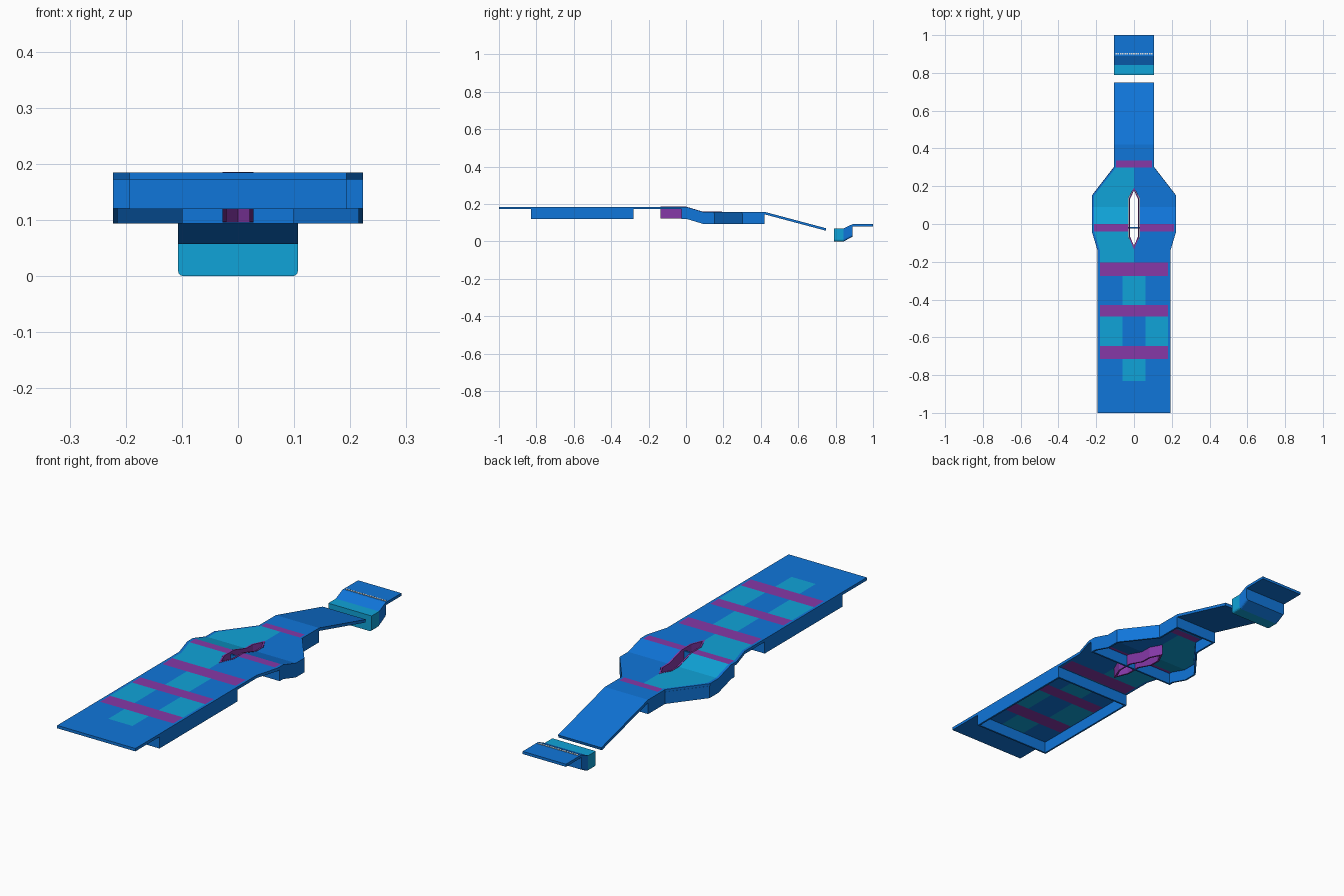
import bpy, bmesh

if "Cube" in bpy.data.objects:
    bpy.data.objects.remove(bpy.data.objects["Cube"])

def mat(name, r, g, b):
    m = bpy.data.materials.new(name)
    m.diffuse_color = (r, g, b, 1)
    m.use_nodes = True
    m.node_tree.nodes["Principled BSDF"].inputs["Base Color"].default_value = m.diffuse_color
    return m

BLUE = mat("blue", 0.005, 0.18, 0.70)
CYAN = mat("cyan", 0.005, 0.37, 0.69)
PURPLE = mat("purple", 0.24, 0.04, 0.39)
WHITE = mat("white", 0.85, 0.85, 0.85)

def lerp(table, y):
    """Piecewise-linear lookup, clamped at both ends."""
    if y <= table[0][0]:
        return table[0][1]
    for (a, va), (b, vb) in zip(table, table[1:]):
        if y <= b:
            return va + (vb - va) * (y - a) / (b - a)
    return table[-1][1]

HEIGHT = [(0, 0.185), (0.09, 0.158), (0.42, 0.158), (0.75, 0.07)]
WIDTH = [(-0.14, 0.193), (-0.04, 0.223), (0.15, 0.223), (0.30, 0.107)]
SLOT = [(-0.13, 0), (-0.07, 0.028), (0.14, 0.028), (0.19, 0)]

def top(y): return lerp(HEIGHT, y)
def half(y): return lerp(WIDTH, y)
def slot(y): return lerp(SLOT, y)

def finish(name, bm, mats, thick=None, offset=0):
    bmesh.ops.remove_doubles(bm, verts=bm.verts, dist=1e-5)
    bmesh.ops.recalc_face_normals(bm, faces=bm.faces)
    me = bpy.data.meshes.new(name)
    bm.to_mesh(me)
    bm.free()
    for m in mats:
        me.materials.append(m)
    ob = bpy.data.objects.new(name, me)
    bpy.context.collection.objects.link(ob)
    if thick:
        s = ob.modifiers.new("thickness", 'SOLIDIFY')
        s.thickness, s.offset, s.use_even_offset = thick, offset, True
    return ob

def wall(name, path, mats, depth, gap=0.01, thick=0.008):
    """Closed loop of upright panels hanging below the deck surface."""
    bm = bmesh.new()
    for (x0, y0), (x1, y1) in zip(path, path[1:] + path[:1]):
        bm.faces.new([bm.verts.new(p) for p in (
            (x0, y0, top(y0) - depth), (x1, y1, top(y1) - depth),
            (x1, y1, top(y1) - gap), (x0, y0, top(y0) - gap))])
    return finish(name, bm, mats, thick)

def extrusion(name, profile, hw, m):
    """Side profile (y, z) extruded across x, lower corners rounded."""
    bm = bmesh.new()
    f = bm.faces.new([bm.verts.new((-hw, y, z)) for y, z in profile])
    g = bmesh.ops.extrude_face_region(bm, geom=[f])["geom"]
    for v in g:
        if isinstance(v, bmesh.types.BMVert):
            v.co.x = hw
    low = [e for e in bm.edges
           if all(v.co.z < 0.03 for v in e.verts)
           and abs(e.verts[0].co.x - e.verts[1].co.x) < 1e-5]
    bmesh.ops.bevel(bm, geom=low, offset=0.01, segments=3, profile=0.5, affect='EDGES')
    return finish(name, bm, [m])

# Deck: rows of panels, coloured by position
def panel_colour(x, y, rim):
    if rim:
        return 0
    bands = [(-0.715, -0.645), (-0.49, -0.43), (-0.275, -0.205), (-0.04, 0), (0.30, 0.335)]
    if any(a < y < b for a, b in bands):
        return 2
    if -0.205 < y < 0.30:
        return 1 if x < 0 else 0
    if -0.83 < y < -0.205:
        middle_row = -0.645 < y < -0.49
        return 1 if (abs(x) < 0.06) != middle_row else 0
    return 0

rows = [-1, -0.83, -0.715, -0.645, -0.49, -0.43, -0.275, -0.205, -0.14, -0.13, -0.07,
        -0.04, 0, 0.09, 0.14, 0.15, 0.19, 0.30, 0.335, 0.42, 0.75]

def columns(y):
    w, h = half(y), slot(y)
    right = [h, 0.06, w - 0.012, w]
    return [-x for x in reversed(right)] + right

bm = bmesh.new()
for y0, y1 in zip(rows, rows[1:]):
    a, b = columns(y0), columns(y1)
    for i in range(7):
        if i == 3:
            continue                      # open centre slot
        pts = []
        for p in ((a[i], y0, top(y0)), (a[i + 1], y0, top(y0)),
                  (b[i + 1], y1, top(y1)), (b[i], y1, top(y1))):
            if p not in pts:
                pts.append(p)
        f = bm.faces.new([bm.verts.new(p) for p in pts])
        c = f.calc_center_median()
        f.material_index = panel_colour(c.x, (y0 + y1) / 2, i in (0, 6))
finish("deck", bm, [BLUE, CYAN, PURPLE], 0.013, -1)

# Front skirt under the long straight deck
e = 0.004
x = 0.193 - e
wall("front_skirt", [(-x, -0.826), (x, -0.826), (x, -0.65), (x, -0.46), (x, -0.284),
                     (-x, -0.284), (-x, -0.46), (-x, -0.65)], [BLUE], 0.065)

# Middle skirt following the widened, lowered deck
side = [(half(y) - e, y) for y in (-0.02, 0, 0.09, 0.15, 0.30, 0.416)]
wall("middle_skirt", side + [(-px, py) for px, py in reversed(side)], [BLUE], 0.064)

# Lining of the pointed centre slot
side = [(slot(y) * 0.85, y * 0.97) for y in (-0.13, -0.07, 0, 0.09, 0.14, 0.19)]
wall("slot_lining", side + [(-px, py) for px, py in reversed(side[1:-1])], [PURPLE],
     0.062, -0.001, 0.007)

# Separate landing block with sloped rear and flat lip
extrusion("landing_front", [(0.79, 0), (0.843, 0), (0.843, 0.07), (0.79, 0.07)], 0.107, CYAN)
extrusion("landing_rear", [(0.843, 0), (0.89, 0.025), (0.89, 0.08), (1, 0.08),
                           (1, 0.092), (0.89, 0.092), (0.843, 0.07)], 0.107, BLUE)

# Row of white markers on the landing lip
bm = bmesh.new()
for i in range(17):
    r = bmesh.ops.create_cube(bm, size=1)["verts"]
    bmesh.ops.scale(bm, vec=(0.008, 0.008, 0.003), verts=r)
    bmesh.ops.translate(bm, vec=((i - 8) * 0.0118, 0.902, 0.0925), verts=r)
finish("landing_markers", bm, [WHITE])
